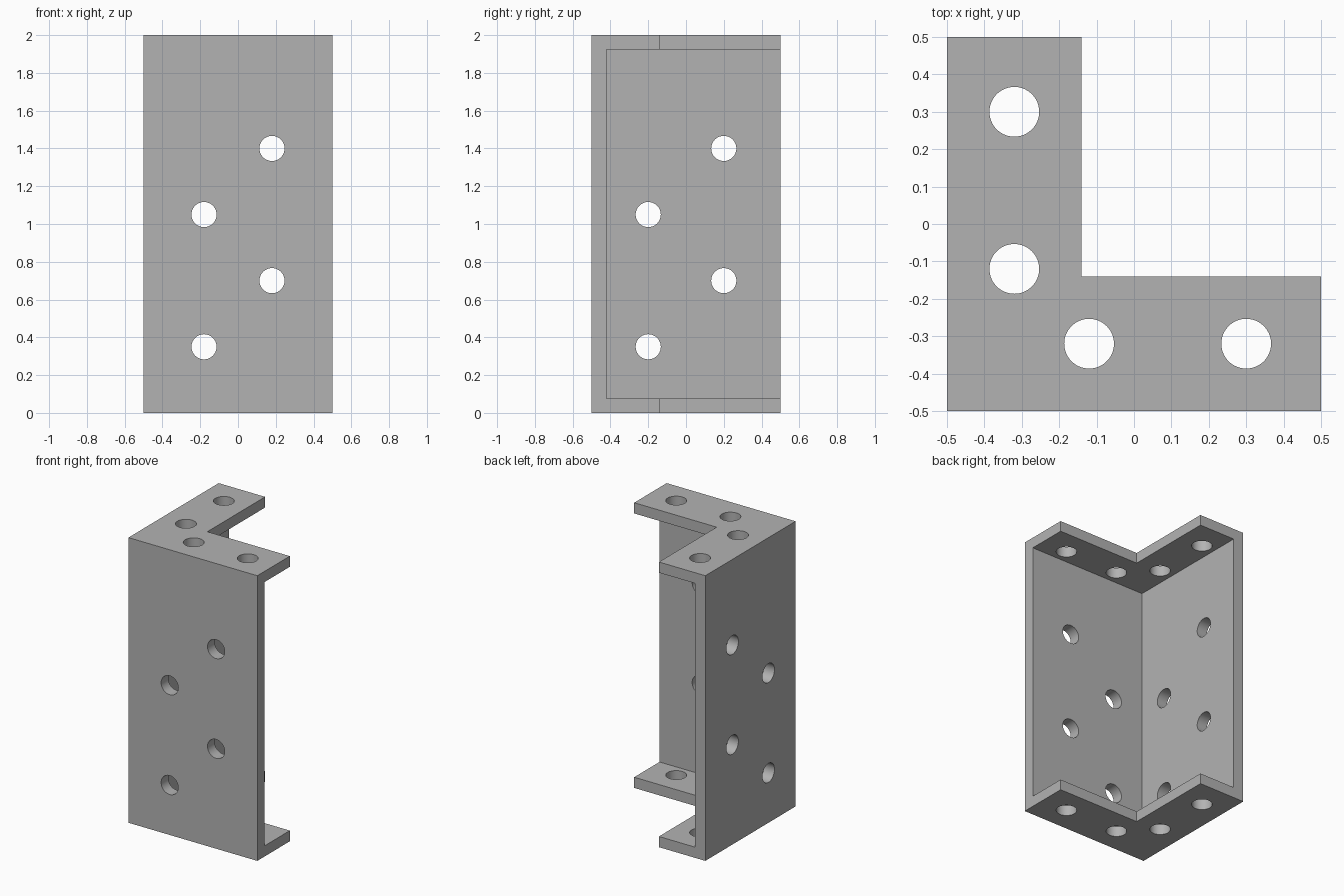
import bpy, bmesh, math
from mathutils import Matrix, Vector

cube = bpy.data.objects.get("Cube")
if cube:
    bpy.data.objects.remove(cube, do_unlink=True)

HALF = 0.5        # half of the square footprint
HEIGHT = 2.0
WALL = 0.08       # upright wall thickness
PLATE = 0.075     # end flange thickness
INNER = -0.14     # inner edge of the flanges
RADIUS = 0.0665

grey = bpy.data.materials.new("plain grey")
grey.use_nodes = True
grey.diffuse_color = (0.45, 0.45, 0.45, 1)
grey.node_tree.nodes["Principled BSDF"].inputs["Base Color"].default_value = grey.diffuse_color


def make_object(name, bm):
    bmesh.ops.recalc_face_normals(bm, faces=bm.faces)
    mesh = bpy.data.meshes.new(name)
    bm.to_mesh(mesh)
    bm.free()
    mesh.materials.append(grey)
    obj = bpy.data.objects.new(name, mesh)
    bpy.context.collection.objects.link(obj)
    return obj


def cut(target, cutter):
    cutter.hide_render = True
    mod = target.modifiers.new("cut", 'BOOLEAN')
    mod.operation = 'DIFFERENCE'
    mod.solver = 'EXACT'
    mod.object = cutter
    bpy.context.view_layer.objects.active = target
    bpy.ops.object.modifier_apply(modifier=mod.name)
    bpy.data.objects.remove(cutter, do_unlink=True)


def add_drill(bm, centre, axis):
    turn = Vector((0, 0, 1)).rotation_difference(Vector(axis)).to_matrix().to_4x4()
    bmesh.ops.create_cone(bm, cap_ends=True, segments=64, radius1=RADIUS, radius2=RADIUS,
                          depth=0.16, matrix=Matrix.Translation(centre) @ turn)


# L-shaped solid, the full height of the bracket
bm = bmesh.new()
outline = [(-HALF, -HALF), (HALF, -HALF), (HALF, INNER),
           (INNER, INNER), (INNER, HALF), (-HALF, HALF)]
base = bm.faces.new([bm.verts.new((x, y, 0)) for x, y in outline])
raised = bmesh.ops.extrude_face_region(bm, geom=[base])["geom"]
bmesh.ops.translate(bm, vec=(0, 0, HEIGHT),
                    verts=[v for v in raised if isinstance(v, bmesh.types.BMVert)])
bracket = make_object("corner_bracket", bm)

# Pocket that leaves two thin walls and two end flanges
bm = bmesh.new()
bmesh.ops.create_cube(bm, size=1)
bmesh.ops.scale(bm, vec=(1.2, 1.2, HEIGHT - 2 * PLATE), verts=bm.verts)
bmesh.ops.translate(bm, vec=(0.6 - HALF + WALL, 0.6 - HALF + WALL, HEIGHT / 2), verts=bm.verts)
cut(bracket, make_object("pocket_cutter", bm))

# Staggered holes in the walls, and four holes in each flange
bm = bmesh.new()
mid = -HALF + WALL / 2
for i in range(4):
    side = 1 if i % 2 else -1
    z = 0.35 * (i + 1)
    add_drill(bm, (0.18 * side, mid, z), (0, 1, 0))
    add_drill(bm, (mid, 0.2 * side, z), (1, 0, 0))
for z in (PLATE / 2, HEIGHT - PLATE / 2):
    for along in (-0.12, 0.3):
        add_drill(bm, (along, -0.32, z), (0, 0, 1))
        add_drill(bm, (-0.32, along, z), (0, 0, 1))
cut(bracket, make_object("hole_cutter", bm))

# Smooth hole walls, sharp edges elsewhere
bpy.ops.object.select_all(action='DESELECT')
bracket.select_set(True)
bpy.context.view_layer.objects.active = bracket
bpy.ops.object.shade_smooth_by_angle(angle=math.radians(30))
